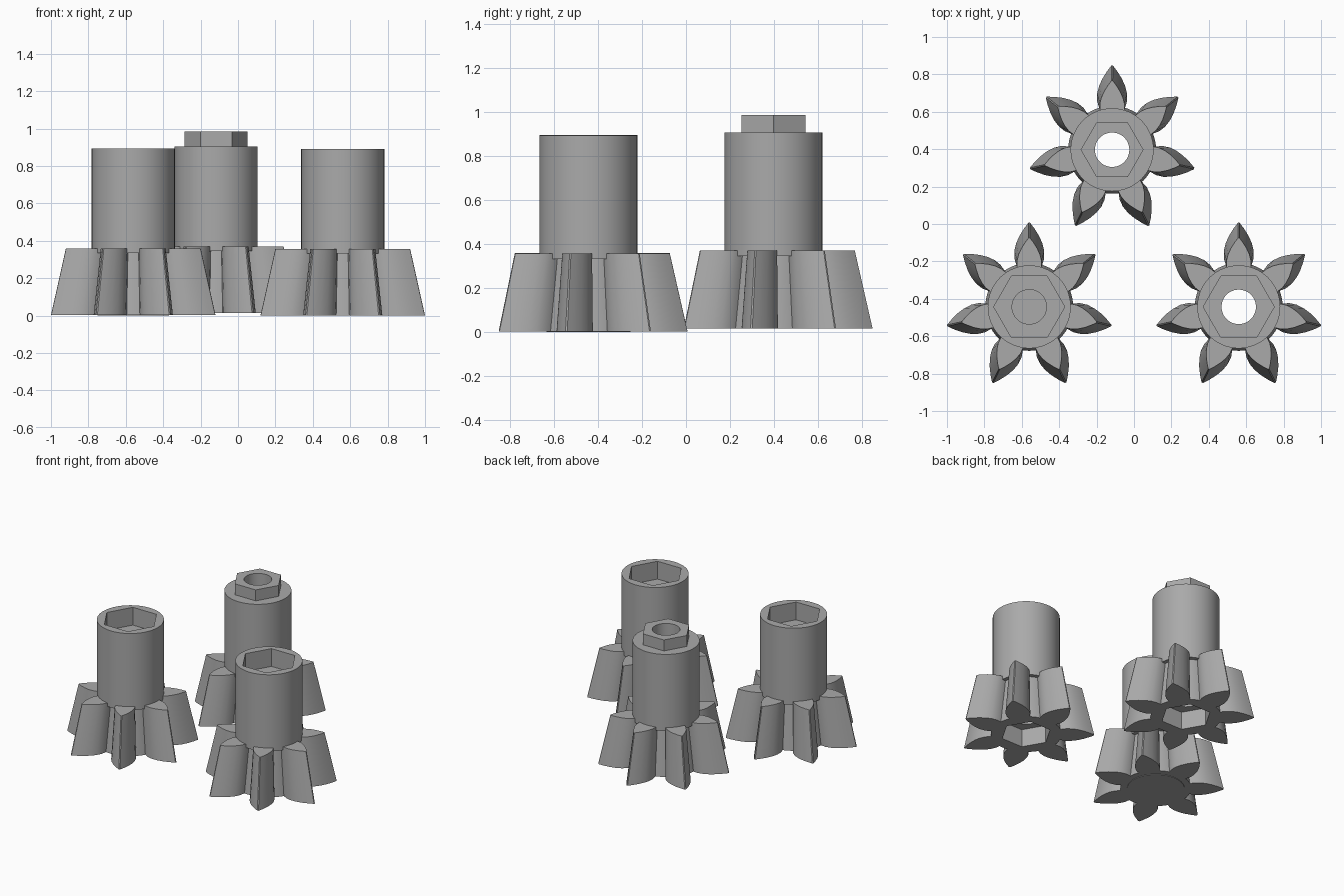
import bpy, bmesh
from math import sin, cos, pi, tau

if "Cube" in bpy.data.objects:
    bpy.data.objects.remove(bpy.data.objects["Cube"])

GREY = (0.4, 0.4, 0.4, 1)
mat = bpy.data.materials.new("plain grey")
mat.use_nodes = True
mat.diffuse_color = GREY
mat.node_tree.nodes["Principled BSDF"].inputs["Base Color"].default_value = GREY

GEAR_H, TAPER = 0.355, 0.82
CORE_R, BARREL_R, BORE_R = 0.235, 0.222, 0.092
CORE_TOP, BARREL_TOP = 0.33, 0.89


def circle(r, n=64):
    return [(r * cos(tau * i / n), r * sin(tau * i / n)) for i in range(n)]


def prism(name, outline, z0, z1, at, taper=1.0):
    """Extrude a closed outline upward, scaling its top about the axis."""
    bm = bmesh.new()
    low = [bm.verts.new((x, y, z0)) for x, y in outline]
    top = [bm.verts.new((x * taper, y * taper, z1)) for x, y in outline]
    n = len(outline)
    for i in range(n):
        j = (i + 1) % n
        bm.faces.new((low[i], low[j], top[j], top[i]))
    bm.faces.new(low[::-1])
    bm.faces.new(top)
    bmesh.ops.recalc_face_normals(bm, faces=bm.faces)
    mesh = bpy.data.meshes.new(name)
    bm.to_mesh(mesh)
    bm.free()
    mesh.materials.append(mat)
    ob = bpy.data.objects.new(name, mesh)
    ob.location = at
    bpy.context.collection.objects.link(ob)
    return ob


def activate(ob):
    bpy.ops.object.select_all(action='DESELECT')
    ob.select_set(True)
    bpy.context.view_layer.objects.active = ob


def cut(ob, outline, z0, z1):
    cutter = prism("cutter", outline, z0, z1, ob.location)
    cutter.hide_render = True
    bpy.context.view_layer.update()
    mod = ob.modifiers.new("cut", 'BOOLEAN')
    mod.operation, mod.solver, mod.object = 'DIFFERENCE', 'EXACT', cutter
    activate(ob)
    bpy.ops.object.modifier_apply(modifier=mod.name)
    bpy.data.objects.remove(cutter)


def smooth(ob):
    activate(ob)
    bpy.ops.object.shade_smooth_by_angle(angle=pi / 6)


# Leaf-shaped tooth outline: (radius, half width)
LEAF = [(0.18, 0.05), (0.22, 0.068), (0.26, 0.08), (0.30, 0.08), (0.34, 0.07),
        (0.38, 0.052), (0.42, 0.027), (0.45, 0.004)]
leaf = [(w, r) for r, w in LEAF] + [(-w, r) for r, w in reversed(LEAF)]


def pinion(side, at, nut=False, plug=False):
    # Tapered gear core and the straight barrel above it
    core = prism(side + "_gear_core", circle(CORE_R), 0, CORE_TOP, at, TAPER)
    barrel = prism(side + "_barrel", circle(BARREL_R), CORE_TOP, BARREL_TOP, at)

    # Through bore and hexagonal sockets
    cut(core, circle(BORE_R, 48), -0.1, 0.5)
    cut(barrel, circle(BORE_R, 48), 0.2, 1)
    if not plug:
        cut(core, circle(0.168, 6), -0.1, 0.13)
    if nut:
        hexagon = prism(side + "_hex_boss", circle(0.168, 6), BARREL_TOP, 0.97, at)
        cut(hexagon, circle(BORE_R, 48), 0.5, 1.2)
        smooth(hexagon)
    else:
        cut(barrel, circle(0.19, 6), BARREL_TOP - 0.13, 1)
    if plug:
        smooth(prism(side + "_end_plug", circle(0.19), -0.004, 0.02, at))
    smooth(core)
    smooth(barrel)

    # Seven leaf teeth around the core
    for i in range(7):
        tooth = prism(f"{side}_tooth_{i + 1}", leaf, 0, GEAR_H, at, TAPER)
        tooth.rotation_euler.z = tau * i / 7
        smooth(tooth)


pinion("back", (-0.117, 0.397, 0.015), nut=True)
pinion("right", (-0.56, -0.443, 0.004), plug=True)
pinion("left", (0.56, -0.443, 0.002))
